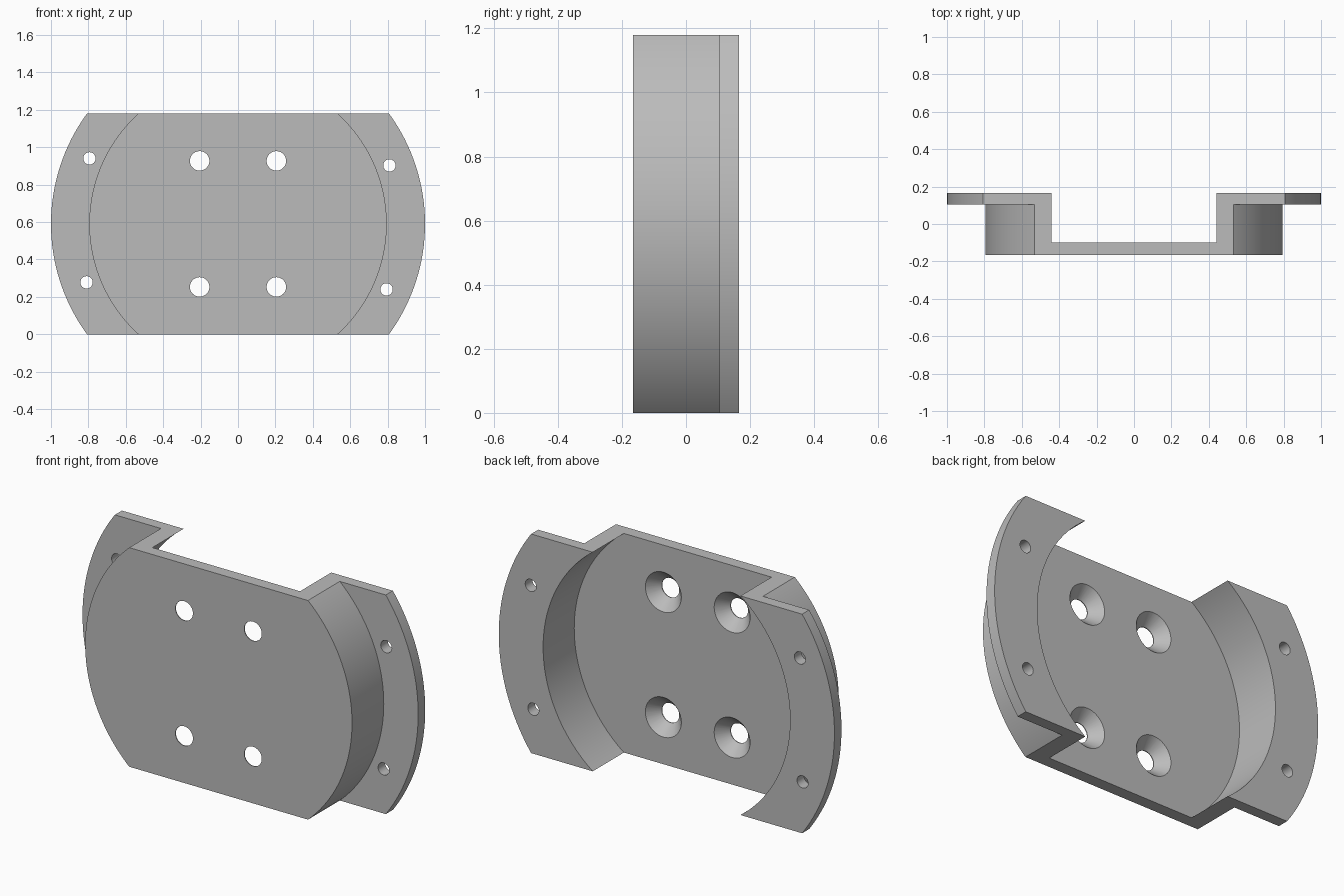
import bpy
from math import sin, cos, pi, radians
from mathutils import Vector

if "Cube" in bpy.data.objects:
    bpy.data.objects.remove(bpy.data.objects["Cube"], do_unlink=True)

HEIGHT = 1.18
MID = HEIGHT / 2
FRONT, FLOOR, STEP, BACK = -0.165, -0.10, 0.105, 0.165

grey = bpy.data.materials.new("machined grey")
grey.use_nodes = True
colour = (0.5, 0.5, 0.5, 1)
grey.diffuse_color = colour
grey.node_tree.nodes["Principled BSDF"].inputs["Base Color"].default_value = colour


def lathe(name, profile, centre=(0, MID), steps=160):
    """Spin a (radius, y) profile, running axis to axis, about a y-parallel axis."""
    cx, cz = centre
    verts, faces, rings = [], [], []
    for r, y in profile:
        count = steps if r else 1
        rings.append([len(verts) + i for i in range(count)])
        verts += [(cx + r * cos(2 * pi * i / count), y, cz + r * sin(2 * pi * i / count))
                  for i in range(count)]
    for a, b in zip(rings, rings[1:]):
        for i in range(steps):
            j = (i + 1) % steps
            if len(a) == 1:
                faces.append((a[0], b[i], b[j]))
            elif len(b) == 1:
                faces.append((a[i], b[0], a[j]))
            else:
                faces.append((a[i], b[i], b[j], a[j]))
    mesh = bpy.data.meshes.new(name)
    mesh.from_pydata(verts, [], faces)
    mesh.materials.append(grey)
    obj = bpy.data.objects.new(name, mesh)
    bpy.context.collection.objects.link(obj)
    bpy.context.view_layer.objects.active = obj
    bpy.ops.object.select_all(action='DESELECT')
    obj.select_set(True)
    bpy.ops.object.mode_set(mode='EDIT')
    bpy.ops.mesh.select_all(action='SELECT')
    bpy.ops.mesh.normals_make_consistent(inside=False)
    bpy.ops.object.mode_set(mode='OBJECT')
    return obj


def cut(target, cutter, operation):
    """Apply a boolean and discard the cutter."""
    cutter.hide_render = True
    mod = target.modifiers.new("cut", 'BOOLEAN')
    mod.operation, mod.solver, mod.object = operation, 'EXACT', cutter
    bpy.context.view_layer.objects.active = target
    bpy.ops.object.modifier_apply(modifier=mod.name)
    bpy.data.objects.remove(cutter, do_unlink=True)


# Flanged dish: front plate, curved wall, rear flange
plate = lathe("mounting_plate", [
    (0, FRONT), (0.795, FRONT), (0.795, STEP), (1, STEP),
    (1, BACK), (0.736, BACK), (0.736, FLOOR), (0, FLOOR)])

# Trim to a straight top and bottom
bpy.ops.mesh.primitive_cube_add(size=1, location=(0, 0, MID))
slab = bpy.context.object
slab.name = "trim_slab"
slab.scale = (3, 1, HEIGHT)
slab.data.materials.append(grey)
bpy.context.view_layer.update()
cut(plate, slab, 'INTERSECT')

# Countersunk holes through the front plate
slope = (0.108 - 0.052) / (FLOOR - FRONT)
for x in (-0.205, 0.205):
    for dz in (-0.337, 0.337):
        cone = lathe("countersink", [
            (0, FRONT - 0.05), (0.052, FRONT - 0.05), (0.052, FRONT + 0.004),
            (0.108 + slope * 0.02, FLOOR + 0.02), (0, FLOOR + 0.02)],
            (x, MID + dz), 48)
        cut(plate, cone, 'DIFFERENCE')

# Screw holes through the flange
for angle in (21.1, 156.2, 201.1, 336.2):
    a = radians(angle)
    drill = lathe("flange_drill", [
        (0, STEP - 0.05), (0.033, STEP - 0.05), (0.033, BACK + 0.05), (0, BACK + 0.05)],
        (0.868 * cos(a), MID + 0.868 * sin(a)), 32)
    cut(plate, drill, 'DIFFERENCE')

# Smooth curved walls, crisp edges
bpy.ops.object.select_all(action='DESELECT')
plate.select_set(True)
bpy.context.view_layer.objects.active = plate
bpy.ops.object.shade_smooth_by_angle(angle=radians(25))
